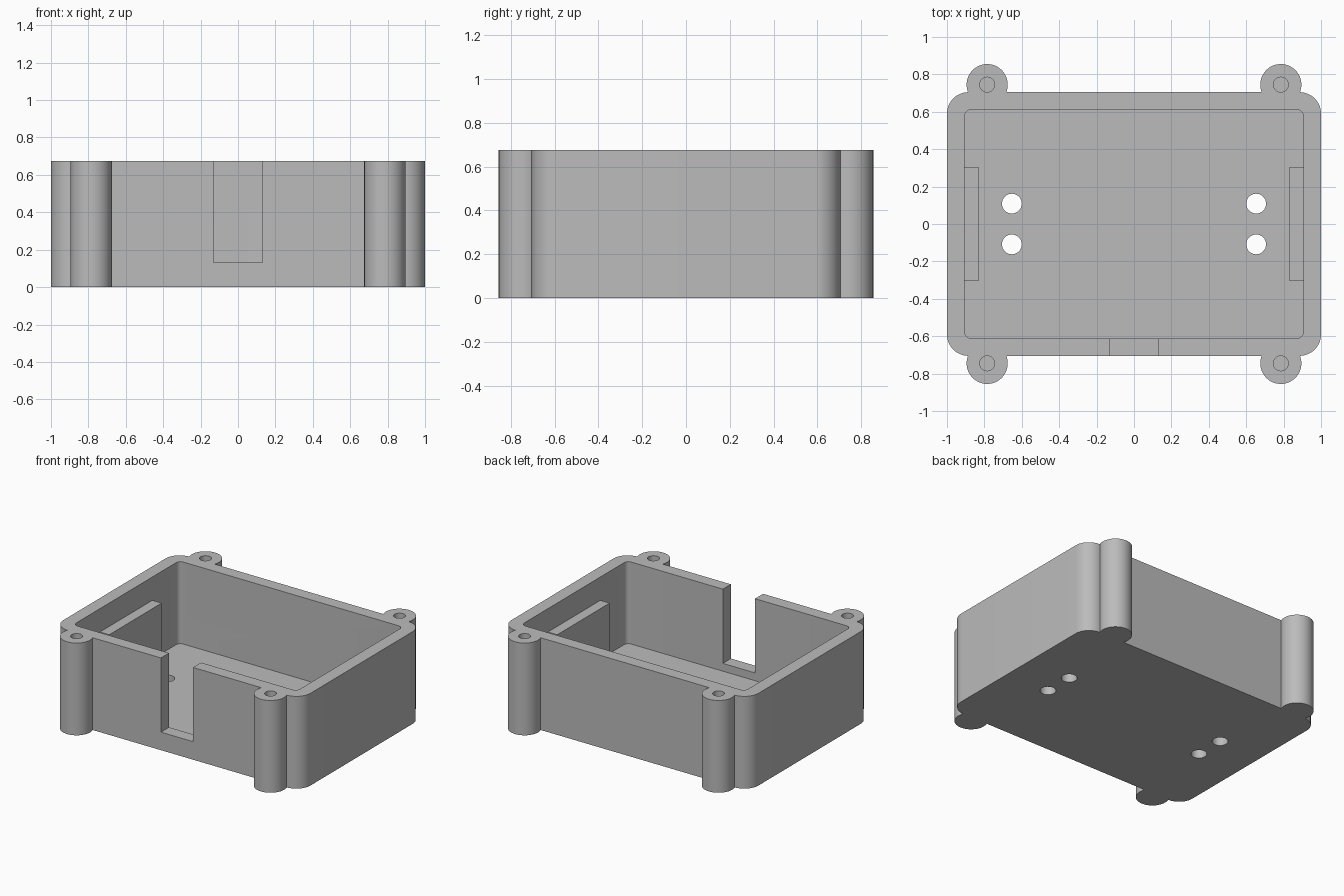
import bpy
import bmesh
from math import cos, sin, pi, radians

cube = bpy.data.objects.get("Cube")
if cube:
    bpy.data.objects.remove(cube, do_unlink=True)

HEIGHT = 0.675
FLOOR = 0.075

grey = bpy.data.materials.new("plain grey")
grey.use_nodes = True
GREY = (0.5, 0.5, 0.5, 1)
grey.diffuse_color = GREY
grey.node_tree.nodes["Principled BSDF"].inputs["Base Color"].default_value = GREY


def prism(name, outline, z0, z1):
    """Extrude a flat outline from z0 up to z1."""
    bm = bmesh.new()
    base = bm.faces.new([bm.verts.new((x, y, z0)) for x, y in outline])
    top = bmesh.ops.extrude_face_region(bm, geom=[base])
    verts = [v for v in top["geom"] if isinstance(v, bmesh.types.BMVert)]
    bmesh.ops.translate(bm, verts=verts, vec=(0, 0, z1 - z0))
    bmesh.ops.recalc_face_normals(bm, faces=bm.faces)
    mesh = bpy.data.meshes.new(name)
    bm.to_mesh(mesh)
    bm.free()
    mesh.materials.append(grey)
    obj = bpy.data.objects.new(name, mesh)
    bpy.context.collection.objects.link(obj)
    return obj


def arc(cx, cy, r, start, sweep, steps):
    return [(cx + r * cos(start + sweep * i / steps),
             cy + r * sin(start + sweep * i / steps)) for i in range(steps + 1)]


def circle(cx, cy, r, steps=48):
    return arc(cx, cy, r, 0, 2 * pi, steps)[:-1]


def rounded(hx, hy, r, steps=12):
    pts = []
    for k, (sx, sy) in enumerate([(1, 1), (-1, 1), (-1, -1), (1, -1)]):
        pts += arc(sx * (hx - r), sy * (hy - r), r, k * pi / 2, pi / 2, steps)
    return pts


def rect(x0, x1, y0, y1):
    return [(x0, y0), (x1, y0), (x1, y1), (x0, y1)]


def combine(target, other, operation):
    """Apply a boolean and discard the helper."""
    other.hide_render = True
    mod = target.modifiers.new(operation.title(), "BOOLEAN")
    mod.object = other
    mod.operation = operation
    mod.solver = "EXACT"
    bpy.context.view_layer.objects.active = target
    bpy.ops.object.modifier_apply(modifier=mod.name)
    bpy.data.objects.remove(other, do_unlink=True)


corners = [(sx, sy) for sx in (-1, 1) for sy in (-1, 1)]

# Outer shell with full-height screw bosses
box = prism("enclosure_box", rounded(1.0, 0.705, 0.115), 0, HEIGHT)
for sx, sy in corners:
    combine(box, prism("boss", circle(sx * 0.785, sy * 0.745, 0.11), 0, HEIGHT), "UNION")

# Open cavity
combine(box, prism("cavity", rounded(0.905, 0.612, 0.035), FLOOR, HEIGHT + 0.1), "DIFFERENCE")

# Notch in the front wall
combine(box, prism("notch", rect(-0.13, 0.13, -0.8, -0.55), 0.132, HEIGHT + 0.1), "DIFFERENCE")

# Blind screw holes in the bosses and through holes in the floor
for sx, sy in corners:
    combine(box, prism("screw_hole", circle(sx * 0.785, sy * 0.745, 0.04, 32),
                       0.2, HEIGHT + 0.1), "DIFFERENCE")
    combine(box, prism("floor_hole", circle(sx * 0.653, sy * 0.109, 0.053, 32),
                       -0.1, FLOOR + 0.1), "DIFFERENCE")

# Support blocks standing against the side walls
for side in (-1, 1):
    x0, x1 = sorted((side * 0.83, side * 0.95))
    combine(box, prism("support_block", rect(x0, x1, -0.303, 0.303),
                       FLOOR - 0.03, 0.504), "UNION")

# Smooth curved walls, crisp edges
bpy.ops.object.select_all(action="DESELECT")
box.select_set(True)
bpy.context.view_layer.objects.active = box
bpy.ops.object.shade_smooth_by_angle(angle=radians(30))
